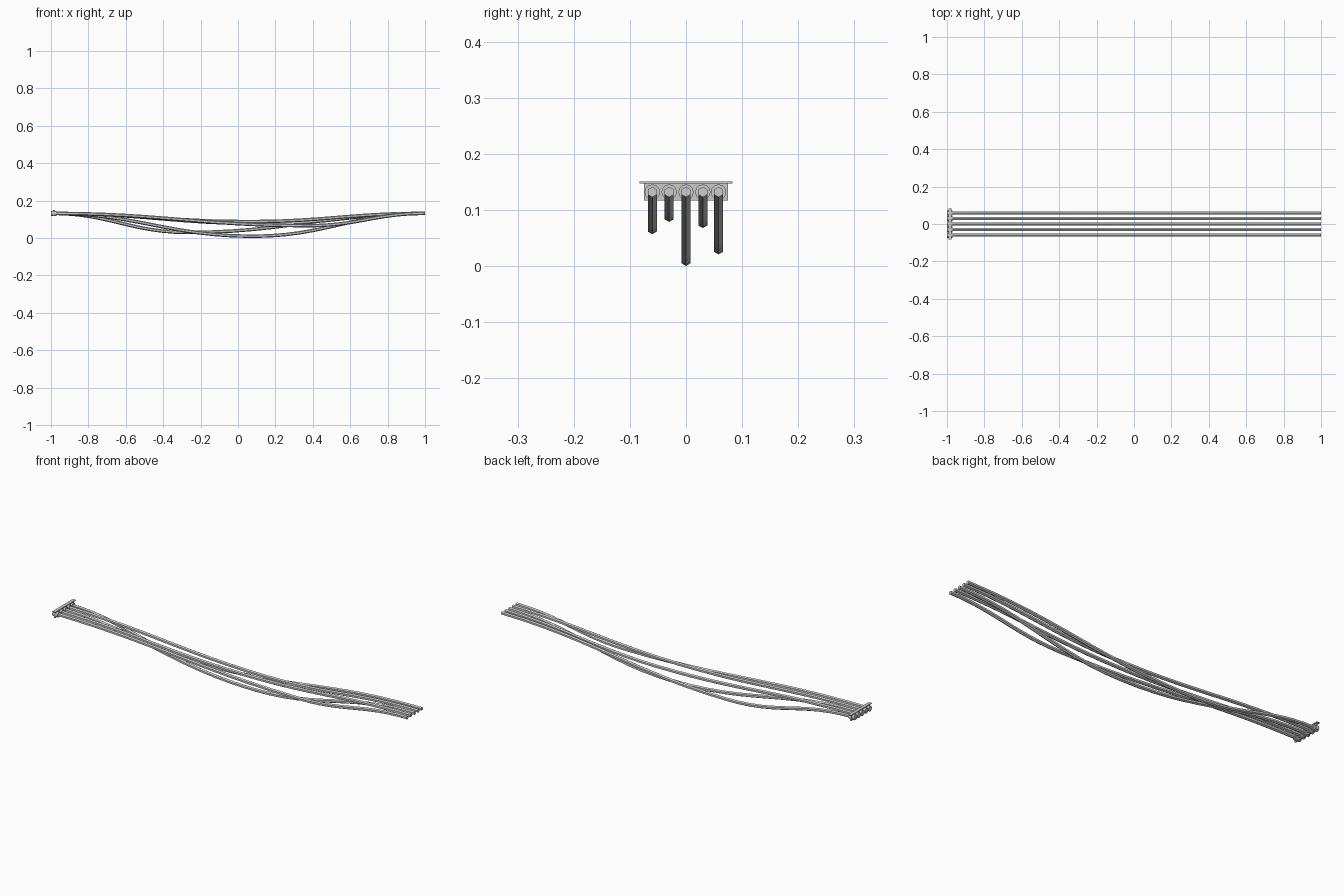
import bpy, bmesh, math
from mathutils import Vector, geometry

if "Cube" in bpy.data.objects:
    bpy.data.objects.remove(bpy.data.objects["Cube"])

Z = 0.132          # height of the cable ends
R = 0.0092         # cable radius


def finish(bm, name, smooth=False):
    bmesh.ops.recalc_face_normals(bm, faces=bm.faces)
    me = bpy.data.meshes.new(name)
    bm.to_mesh(me)
    bm.free()
    ob = bpy.data.objects.new(name, me)
    bpy.context.collection.objects.link(ob)
    if smooth:
        me.shade_smooth()
    return ob


def box(name, x0, x1, y0, y1, z0, z1):
    bm = bmesh.new()
    bmesh.ops.create_cube(bm, size=1)
    for v in bm.verts:
        v.co = ((x0 + x1) / 2 + v.co.x * (x1 - x0),
                (y0 + y1) / 2 + v.co.y * (y1 - y0),
                (z0 + z1) / 2 + v.co.z * (z1 - z0))
    return finish(bm, name)


def tube(name, path, radius, sides, smooth=False):
    # sweep a polygon with a corner at the top along a path in the xz plane
    bm = bmesh.new()
    rings = []
    for i, p in enumerate(path):
        t = (path[min(i + 1, len(path) - 1)] - path[max(i - 1, 0)]).normalized()
        up = Vector((-t.z, 0, t.x))
        rings.append([bm.verts.new(p + radius * (
            up * math.cos(math.tau * k / sides)
            + Vector((0, 1, 0)) * math.sin(math.tau * k / sides)))
            for k in range(sides)])
    for a, b in zip(rings, rings[1:]):
        for k in range(sides):
            n = (k + 1) % sides
            bm.faces.new((a[k], a[n], b[n], b[k]))
    bm.faces.new(rings[0])
    bm.faces.new(rings[-1])
    return finish(bm, name, smooth)


# sagging cables: side position, lowest point along x, lowest centre height
cables = [(-0.06, 0.38, 0.066), (-0.03, 0.06, 0.088), (0, 0.08, 0.0095),
          (0.03, 0.14, 0.077), (0.058, -0.27, 0.030)]
for i, (y, xm, zm) in enumerate(cables, 1):
    a, m, b = Vector((-0.995, y, Z)), Vector((xm, y, zm)), Vector((1, y, Z))
    path = []
    for p, q in ((a, m), (m, b)):
        h = Vector(((q.x - p.x) * 0.42, 0, 0))
        path += geometry.interpolate_bezier(p, p + h, q - h, q, 13)[:-1]
    path.append(b)
    tube(f"cable_{i}", path, R, 6)
    # collar where the cable enters the bracket
    tube(f"collar_{i}", [Vector((-1, y, Z)), Vector((-0.97, y, Z))], 0.0137, 12)

# bracket plate and its top flange
box("bracket_plate", -0.988, -0.981, -0.075, 0.075, 0.117, 0.148)
box("bracket_flange", -0.993, -0.976, -0.083, 0.083, 0.147, 0.151)
